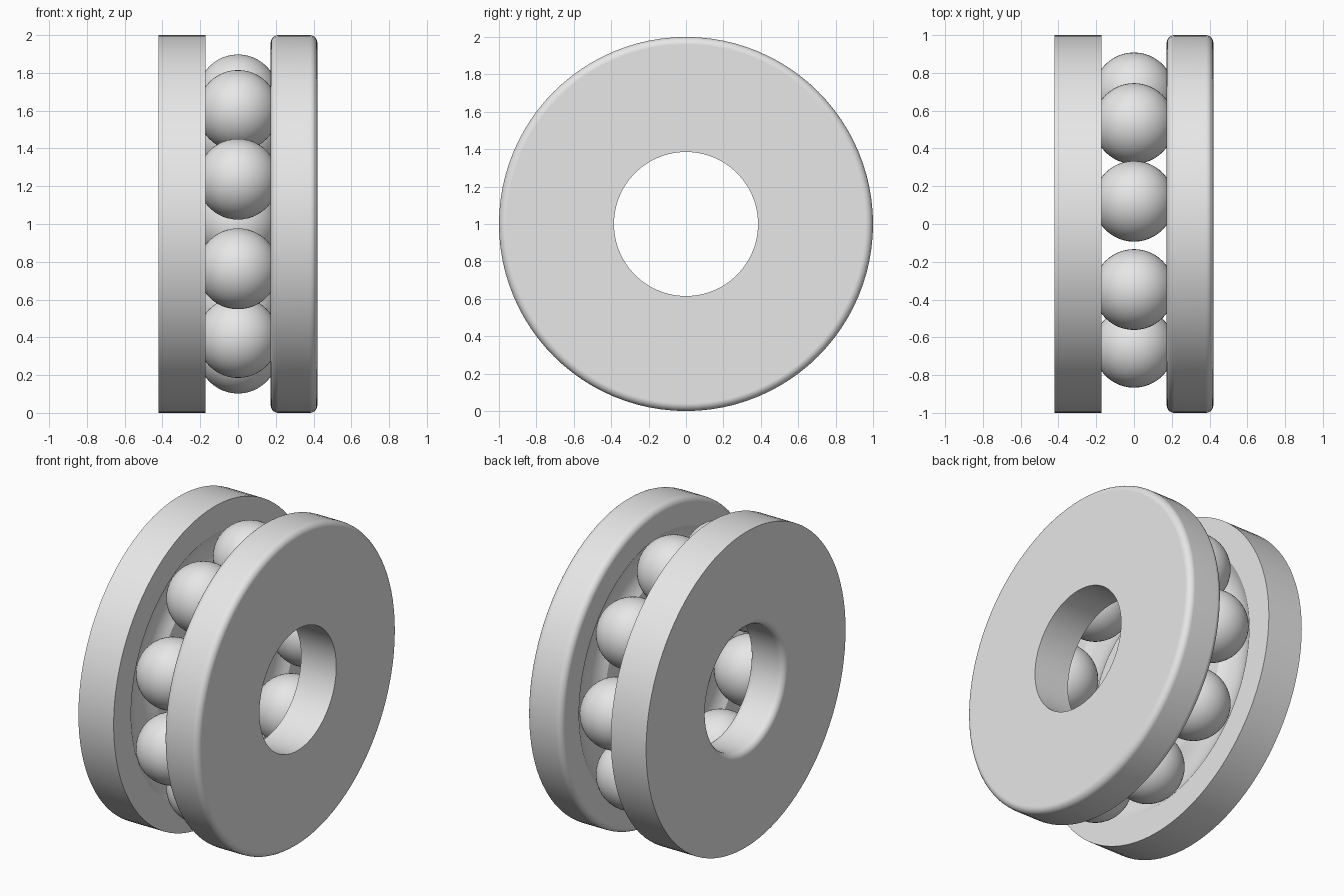
import bpy, bmesh, math
from mathutils import Vector

cube = bpy.data.objects.get("Cube")
if cube:
    bpy.data.objects.remove(cube, do_unlink=True)

AXIS = Vector((0, 0, 1))       # centre of the bearing, which lies along x
FACE_IN, FACE_OUT = 0.173, 0.42
OUTER, BORE, FILLET = 1.0, 0.385, 0.04
PITCH, BALL, GROOVE = 0.694, 0.214, 0.217
BALL_COUNT = 9

steel = bpy.data.materials.new("steel grey")
steel.use_nodes = True
grey = (0.8, 0.8, 0.8, 1)
steel.diffuse_color = grey
steel.node_tree.nodes["Principled BSDF"].inputs["Base Color"].default_value = grey


def make_object(name, bm):
    mesh = bpy.data.meshes.new(name)
    bm.to_mesh(mesh)
    bm.free()
    mesh.materials.append(steel)
    mesh.shade_smooth()
    mesh.set_sharp_from_angle(angle=math.radians(30))
    obj = bpy.data.objects.new(name, mesh)
    bpy.context.collection.objects.link(obj)
    return obj


def arc(x, r, radius, start, end, steps):
    angles = [start + (end - start) * i / steps for i in range(steps + 1)]
    return [(x + radius * math.cos(a), r + radius * math.sin(a)) for a in angles]


def corner(x, r, side_x, side_r, start, rounded):
    """A sharp or filleted profile corner, swept clockwise."""
    if not rounded:
        return [(x, r)]
    return arc(x + side_x * FILLET, r + side_r * FILLET, FILLET,
               start, start - math.pi / 2, 6)


def washer(name, side, round_rim, round_bore):
    # Profile in (x, radius): grooved inner face, rim, outer face, bore
    half = math.acos(FACE_IN / GROOVE)
    profile = arc(0, PITCH, GROOVE, -half, half, 10)
    profile += corner(FACE_IN, OUTER, 1, -1, math.pi, round_rim)
    profile += corner(FACE_OUT, OUTER, -1, -1, math.pi / 2, round_rim)
    profile += corner(FACE_OUT, BORE, -1, 1, 0, round_bore)
    profile += corner(FACE_IN, BORE, 1, 1, -math.pi / 2, round_bore)

    bm = bmesh.new()
    verts = [bm.verts.new((side * x, 0, AXIS.z + r)) for x, r in profile]
    edges = [bm.edges.new((v, verts[i - 1])) for i, v in enumerate(verts)]
    bmesh.ops.spin(bm, geom=verts + edges, cent=AXIS, axis=(1, 0, 0),
                   angle=math.tau, steps=96)
    bmesh.ops.remove_doubles(bm, verts=bm.verts, dist=0.0001)
    bmesh.ops.recalc_face_normals(bm, faces=bm.faces)
    obj = make_object(name, bm)
    # Keeps the flat faces flat beside the fillets
    weighted = obj.modifiers.new("Weighted Normal", "WEIGHTED_NORMAL")
    weighted.keep_sharp = True


# Two washers: one with a rounded rim, one with a rounded bore
washer("left_washer", 1, True, False)
washer("right_washer", -1, False, True)

# Ring of balls running in the grooves
for i in range(BALL_COUNT):
    angle = math.tau * i / BALL_COUNT
    bm = bmesh.new()
    bmesh.ops.create_uvsphere(bm, u_segments=48, v_segments=24, radius=BALL)
    ball = make_object(f"ball_{i + 1}", bm)
    ball.location = AXIS + PITCH * Vector((0, math.cos(angle), math.sin(angle)))
